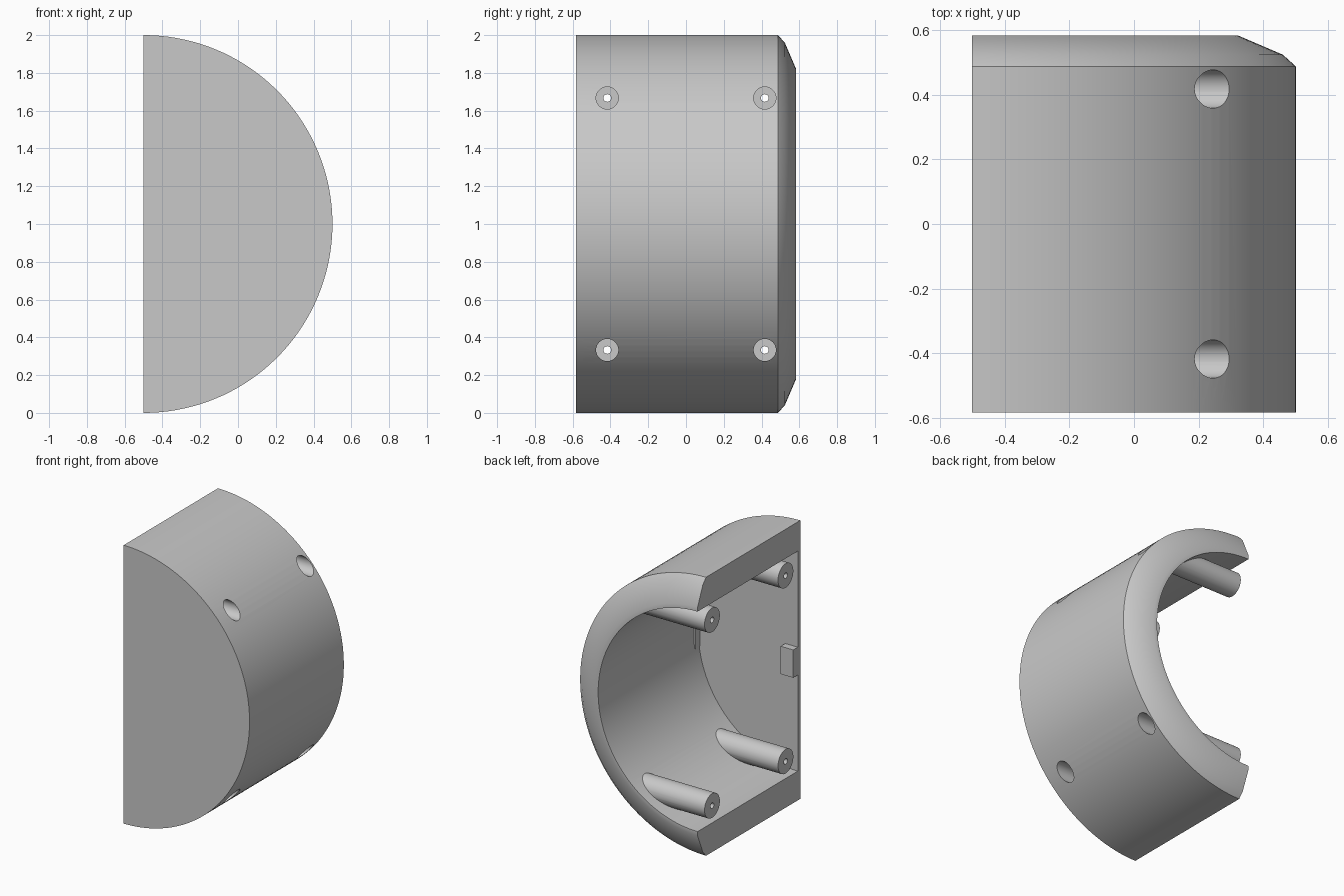
import bpy, bmesh, math
from mathutils import Matrix, Vector

if "Cube" in bpy.data.objects:
    bpy.data.objects.remove(bpy.data.objects["Cube"])

grey = bpy.data.materials.new("light_grey")
grey.diffuse_color = (0.58, 0.58, 0.58, 1)
grey.use_nodes = True
grey.node_tree.nodes["Principled BSDF"].inputs["Base Color"].default_value = grey.diffuse_color
AXIS_X, AXIS_Z = -0.5, 1.0


def make(name, bm):
    bmesh.ops.recalc_face_normals(bm, faces=bm.faces)
    mesh = bpy.data.meshes.new(name)
    bm.to_mesh(mesh)
    bm.free()
    mesh.materials.append(grey)
    ob = bpy.data.objects.new(name, mesh)
    bpy.context.collection.objects.link(ob)
    return ob


def rod(name, x0, x1, y, z, r, n=40):
    # cylinder lying along x
    bm = bmesh.new()
    m = Matrix.Translation(((x0 + x1) / 2, y, z)) @ Matrix.Rotation(math.pi / 2, 4, 'Y')
    bmesh.ops.create_cone(bm, cap_ends=True, segments=n, radius1=r, radius2=r,
                          depth=x1 - x0, matrix=m)
    return make(name, bm)


def block(name, x0, x1, y0, y1, z0, z1):
    bm = bmesh.new()
    m = (Matrix.Translation(((x0 + x1) / 2, (y0 + y1) / 2, (z0 + z1) / 2))
         @ Matrix.Diagonal((x1 - x0, y1 - y0, z1 - z0, 1)))
    bmesh.ops.create_cube(bm, size=1, matrix=m)
    return make(name, bm)


def combine(target, tool, operation):
    mod = target.modifiers.new(operation.lower(), 'BOOLEAN')
    mod.operation, mod.object, mod.solver = operation, tool, 'EXACT'
    bpy.context.view_layer.objects.active = target
    bpy.ops.object.modifier_apply(modifier=mod.name)
    bpy.data.objects.remove(tool)


# half-round shell with thin end plate and bevelled open rim: (radius, y)
profile = [(0, -0.583), (1, -0.583), (1, 0.487), (0.96, 0.523), (0.82, 0.583),
           (0.79, 0.583), (0.79, -0.555), (0, -0.555)]
bm = bmesh.new()
verts = [bm.verts.new((AXIS_X, y, AXIS_Z - r)) for r, y in profile]
face = bm.faces.new(verts)
ret = bmesh.ops.spin(bm, geom=[face], cent=(AXIS_X, 0, AXIS_Z), axis=(0, -1, 0),
                     angle=math.pi, steps=72, use_duplicate=False)
# keep the sweep on the +x side
if sum(v.co.x for v in bm.verts) / len(bm.verts) < AXIS_X:
    for v in bm.verts:
        v.co.x = 2 * AXIS_X - v.co.x
bmesh.ops.remove_doubles(bm, verts=bm.verts, dist=1e-5)
# make sure both cut ends of the sweep are closed
edges = [e for e in bm.edges if e.is_boundary]
if edges:
    bmesh.ops.holes_fill(bm, edges=edges, sides=0)
shell = make("half_round_housing", bm)

# screw posts, then their counterbores and pilot holes
spots = [(y, z) for y in (-0.417, 0.417) for z in (0.333, 1.667)]
for y, z in spots:
    combine(shell, rod("screw_post", -0.5, 0.12, y, z, 0.087), 'UNION')
for y, z in spots:
    combine(shell, rod("counterbore", -0.3, 0.7, y, z, 0.059), 'DIFFERENCE')
    combine(shell, rod("pilot_hole", -0.6, -0.2, y, z, 0.02, 24), 'DIFFERENCE')

# locating tabs on the inside of the end plate
combine(shell, block("edge_tab", -0.5, -0.4, -0.57, -0.503, 0.9, 1.1), 'UNION')
combine(shell, block("wall_tab", 0.278, 0.35, -0.57, -0.503, 0.9, 1.1), 'UNION')

bpy.ops.object.select_all(action='DESELECT')
shell.select_set(True)
bpy.context.view_layer.objects.active = shell
bpy.ops.object.shade_smooth_by_angle(angle=math.radians(30))
